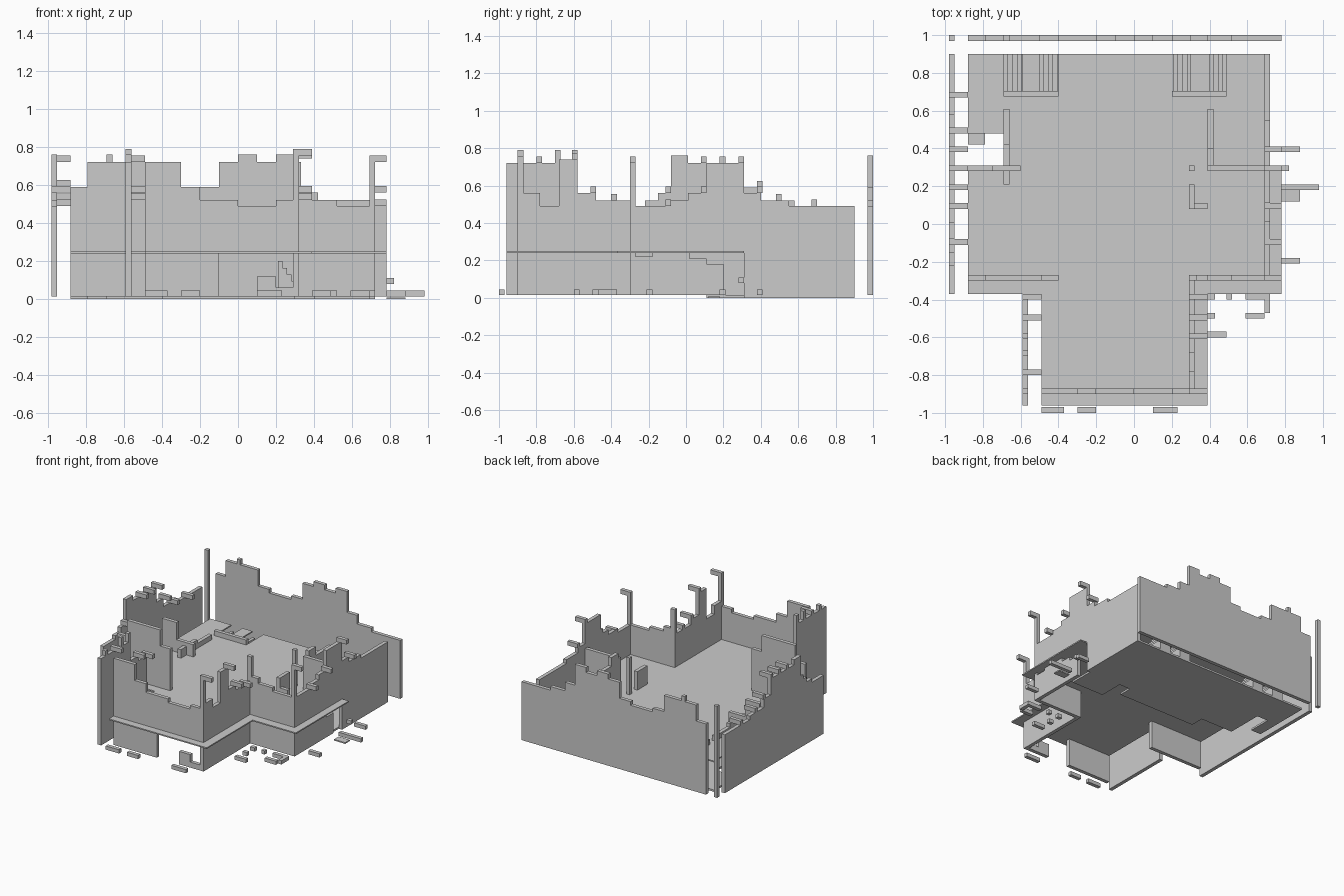
import bpy, bmesh

if "Cube" in bpy.data.objects:
    bpy.data.objects.remove(bpy.data.objects["Cube"])


def mesh_object(name, bm):
    bmesh.ops.recalc_face_normals(bm, faces=bm.faces)
    me = bpy.data.meshes.new(name)
    bm.to_mesh(me)
    bm.free()
    ob = bpy.data.objects.new(name, me)
    bpy.context.collection.objects.link(ob)
    return ob


def add_box(bm, x0, x1, y0, y1, z0, z1):
    vs = bmesh.ops.create_cube(bm, size=1)["verts"]
    for v in vs:
        v.co = ((x0 + x1) / 2 + v.co.x * (x1 - x0),
                (y0 + y1) / 2 + v.co.y * (y1 - y0),
                (z0 + z1) / 2 + v.co.z * (z1 - z0))


def boxes(name, items):
    bm = bmesh.new()
    for b in items:
        add_box(bm, *b)
    return mesh_object(name, bm)


def wall(name, axis, off, start, steps, base, t=0.03):
    """Thin wall with a stepped broken top; steps are (end, height)."""
    end = steps[-1][0]
    pts = [(end, base), (start, base)]
    u = start
    for e, h in steps:
        pts += [(u, h), (e, h)]
        u = e
    bm = bmesh.new()
    vs = [bm.verts.new((u, off, z) if axis == "x" else (off, u, z)) for u, z in pts]
    f = bm.faces.new(vs)
    r = bmesh.ops.extrude_face_region(bm, geom=[f])
    d = (0, t, 0) if axis == "x" else (t, 0, 0)
    bmesh.ops.translate(bm, vec=d, verts=[v for v in r["geom"] if isinstance(v, bmesh.types.BMVert)])
    return mesh_object(name, bm)


G, F0, F1 = 0.015, 0.24, 0.25   # wall foot, upper floor underside and top

# Upper floor slab with stair openings, and broken ground slab
boxes("upper_floor", [(a, b, c, d, F0, F1) for a, b, c, d in [
    (-.88, -.69, .70, .90), (-.59, -.50, .70, .90), (-.40, .21, .70, .90),
    (.30, .40, .70, .90), (.49, .69, .70, .90),
    (-.88, .69, .61, .70), (-.88, -.69, .48, .61), (-.69, .69, .31, .61),
    (-.88, .78, -.37, .31), (-.49, .39, -.96, -.37)]])
boxes("ground_slab", [(a, b, c, d, 0, G) for a, b, c, d in [
    (-.88, -.69, .61, .90), (-.88, -.79, .42, .61), (-.69, .72, .31, .90),
    (-.40, .30, .20, .31), (.40, .69, .11, .31)]])

# Stair flights below the floor openings
for side, xs in (("left", (-.69, -.50)), ("right", (.21, .40))):
    boxes(side + "_stairs", [(x + .024 * i, x + .024 * (i + 1), .70, .90, G, .20 - .035 * i)
                             for x in xs for i in range(4)])

# Detached outer walls, full height
wall("back_wall", "x", .97, -.88, [
    (-.79, .59), (-.69, .72), (-.66, .76), (-.50, .72), (-.40, .59), (-.20, .56),
    (-.10, .59), (0, .72), (.10, .76), (.20, .72), (.30, .76), (.39, .59),
    (.52, .52), (.78, .49)], G)
wall("left_wall", "y", -.98, -.37, [
    (-.22, .49), (-.15, .52), (-.08, .56), (.01, .76), (.31, .72),
    (.40, .59), (.58, .52), (.90, .49)], G)
wall("wing_left_wall", "y", -.59, -.96, [
    (-.58, .72), (-.48, .56), (-.37, .52)], G)
boxes("back_corner_post", [(-.98, -.95, .97, 1.0, G, .76)])

# Upper storey walls standing on the floor
wall("front_upper_wall", "x", -.90, -.49, [
    (-.30, .72), (-.20, .59), (0, .52), (.20, .49), (.29, .52), (.32, .76)], F1)
wall("wing_right_upper_wall", "y", .29, -.87, [
    (-.78, .56), (-.68, .49), (-.58, .74), (-.48, .56), (-.30, .52)], F1)
wall("main_left_front_upper_wall", "x", -.30, -.88, [
    (-.79, .59), (-.49, .72), (-.40, .59)], F1)
wall("main_right_front_upper_wall", "x", -.30, .29, [
    (.33, .72), (.39, .56), (.52, .52), (.69, .49), (.72, .72)], F1)
wall("right_upper_wall", "y", .69, -.27, [
    (-.11, .49), (.01, .52), (.11, .56), (.31, .72)], F1)
wall("right_back_wall", "y", .69, .31, [(.40, .56), (.55, .52), (.90, .49)], G)

# Lower storey walls, with the broken doorway at the front
wall("front_lower_left_wall", "x", -.90, -.49, [(-.10, F0)], G)
wall("front_lower_right_wall", "x", -.90, .10, [(.20, .12), (.29, .06), (.32, F0)], G)
wall("wing_right_lower_wall", "y", .29, -.87, [(-.30, F0)], G)
wall("main_left_front_lower_wall", "x", -.30, -.88, [(-.40, F0)], G)
wall("main_right_front_lower_wall", "x", -.30, .29, [(.72, F0)], G)
wall("right_lower_wall", "y", .69, -.27, [(-.18, .22), (.02, F0), (.11, .21), (.20, .18)], G)

# Corner post by the front right
boxes("front_right_post", [(.69, .72, -.47, -.44, G, .045), (.69, .72, -.44, -.37, G, .045)])

# Inner partitions
wall("left_partition", "y", -.69, .21, [(.42, .32), (.61, .29)], F1)
wall("left_cross_partition", "x", .28, -.88, [(-.75, .49), (-.60, .35)], F1)
wall("back_left_low_wall", "x", .675, -.69, [(-.40, .29)], F1)
wall("back_right_low_wall", "x", .675, .20, [(.49, .29)], F1)
wall("right_partition", "y", .39, .31, [(.40, .56), (.61, .49)], F1)
wall("right_cross_partition", "x", .28, .39, [(.69, .52)], F1)
boxes("inner_posts", [(.29, .32, .28, .31, F1, .55), (.29, .32, .08, .21, F1, .40),
                      (.32, .39, .08, .11, F1, .32)])

# Loose bricks laid across the wall tops
B = .035
boxes("left_wall_bricks", [(-.98, -.88, y, y + .03, z, z + B) for y, z in [
    (.67, .49), (.48, .52), (.38, .59), (.28, .72), (.18, .72), (.08, .72), (-.11, .56)]])
boxes("wing_left_bricks", [(-.59, -.49, y, y + .03, z, z + B) for y, z in [
    (-.40, .52), (-.51, .56), (-.80, .72)]] +
    [(-.59, -.56, y, y + .03, .72, z) for y, z in [(-.90, .76), (-.70, .79), (-.61, .79)]])
boxes("wing_right_bricks", [(.29, .39, y, y + .03, z, z + B) for y, z in [
    (-.90, .755), (-.61, .74), (-.51, .56), (-.40, .52)]])
boxes("right_wall_bricks", [(.69, .78, y, y + .03, z, z + B) for y, z in [
    (-.30, .72), (-.11, .49), (.08, .56), (.28, .72), (.38, .56)]])

# Fallen bricks on the ground
boxes("fallen_bricks", [(a, b, c, c + .03, G, G + .03) for a, b, c in [
    (-.49, -.37, -1.0), (-.30, -.20, -1.0), (.10, .23, -1.0),
    (.39, .43, -.40), (.49, .52, -.40), (.59, .69, -.40), (.39, .43, -.50),
    (.59, .69, -.50), (.39, .49, -.60), (.78, .88, .38), (.78, .98, .18), (.78, .88, -.21)]]
    + [(.78, .88, .12, .18, 0, .01), (.78, .82, .28, .31, .08, .11)])
